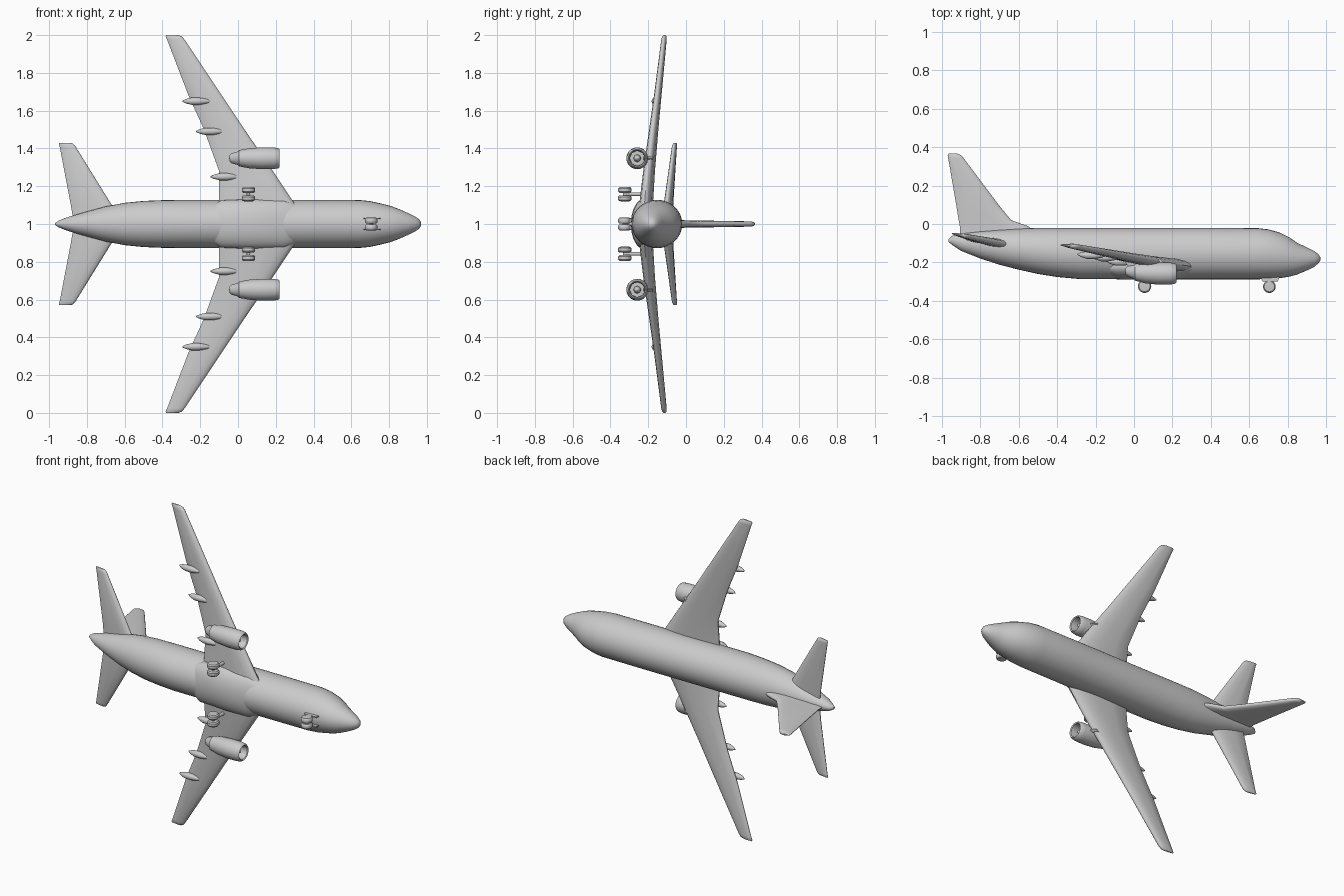
import bpy, bmesh, math
from mathutils import Vector

if "Cube" in bpy.data.objects:
    bpy.data.objects.remove(bpy.data.objects["Cube"])

grey = bpy.data.materials.new("plain_grey")
grey.use_nodes = True
grey.diffuse_color = (0.6, 0.6, 0.6, 1)
grey.node_tree.nodes["Principled BSDF"].inputs["Base Color"].default_value = (0.6, 0.6, 0.6, 1)

MID = 1.0        # height of the fuselage axis: the aircraft rests on one wing tip


def loft(name, rings, angle=40):
    """Skin a list of closed rings and cap both ends."""
    bm = bmesh.new()
    loops = [[bm.verts.new(p) for p in ring] for ring in rings]
    n = len(loops[0])
    for a, b in zip(loops, loops[1:]):
        for i in range(n):
            j = (i + 1) % n
            bm.faces.new((a[i], a[j], b[j], b[i]))
    bm.faces.new(loops[0])
    bm.faces.new(loops[-1])
    bmesh.ops.recalc_face_normals(bm, faces=bm.faces)
    mesh = bpy.data.meshes.new(name)
    bm.to_mesh(mesh)
    bm.free()
    mesh.materials.append(grey)
    obj = bpy.data.objects.new(name, mesh)
    bpy.context.collection.objects.link(obj)
    bpy.ops.object.select_all(action='DESELECT')
    obj.select_set(True)
    bpy.context.view_layer.objects.active = obj
    bpy.ops.object.shade_smooth_by_angle(angle=math.radians(angle))
    return obj


def oval(x, y, z, ry, rz, n=32):
    return [(x, y + ry * math.cos(2 * math.pi * i / n), z + rz * math.sin(2 * math.pi * i / n))
            for i in range(n)]


def tube(name, profile, y, z, n=28):
    """Body of revolution along x from (x, radius) or (x, radius, y shift) stations."""
    return loft(name, [oval(p[0], y + (p[2] if len(p) > 2 else 0), z, p[1], p[1], n)
                       for p in profile])


FOIL = [(0, 0), (0.015, 0.35), (0.06, 0.65), (0.18, 0.93), (0.38, 1), (0.7, 0.68), (0.98, 0.25), (1, 0.1)]


def foil(lead, trail, thick):
    """Aerofoil ring between two points; thick is the half thickness vector."""
    a, b, t = Vector(lead), Vector(trail), Vector(thick)
    up = [a.lerp(b, u) + t * h for u, h in FOIL]
    low = [a.lerp(b, u) - t * h for u, h in FOIL[:0:-1]]
    return up + low


# Fuselage: x, top y, bottom y, half width
stations = [
    (-0.965, -0.078, -0.094, 0.008), (-0.945, -0.06, -0.11, 0.02), (-0.90, -0.05, -0.14, 0.037),
    (-0.80, -0.038, -0.18, 0.066), (-0.70, -0.03, -0.212, 0.093), (-0.60, -0.024, -0.238, 0.112),
    (-0.50, -0.02, -0.26, 0.122), (-0.40, -0.02, -0.276, 0.126), (-0.28, -0.02, -0.287, 0.128),
    (0.0, -0.02, -0.288, 0.128), (0.35, -0.02, -0.288, 0.128), (0.64, -0.021, -0.288, 0.127),
    (0.70, -0.028, -0.287, 0.121), (0.76, -0.045, -0.282, 0.108), (0.81, -0.07, -0.274, 0.095),
    (0.85, -0.098, -0.263, 0.08), (0.90, -0.122, -0.242, 0.058), (0.94, -0.142, -0.222, 0.038),
    (0.96, -0.157, -0.205, 0.024), (0.97, -0.172, -0.19, 0.009)]
loft("fuselage", [oval(x, (t + b) / 2, MID, (t - b) / 2, w) for x, t, b, w in stations])

# Belly fairing between the wing roots
loft("belly_fairing", [oval(x, -0.222, MID, ry, rz) for x, ry, rz in
     [(-0.15, 0.04, 0.09), (-0.09, 0.066, 0.125), (0.08, 0.07, 0.132),
      (0.24, 0.066, 0.13), (0.32, 0.035, 0.1)]])

# Vertical fin with its dorsal fillet: y, leading x, trailing x, half thickness
loft("tail_fin", [foil((lx, y, MID), (tx, y, MID), (0, 0, t)) for y, lx, tx, t in
     [(-0.07, -0.48, -0.905, 0.022), (-0.012, -0.55, -0.907, 0.02), (0.02, -0.64, -0.913, 0.019),
      (0.10, -0.705, -0.926, 0.018), (0.34, -0.885, -0.967, 0.014), (0.358, -0.90, -0.97, 0.011),
      (0.366, -0.92, -0.965, 0.004)]])

# Wings: span, leading (x, y), trailing (x, y), half thickness
wing = [(0.05, 0.34, -0.222, -0.10, -0.195, 0.036), (0.13, 0.285, -0.218, -0.10, -0.19, 0.034),
        (0.28, 0.185, -0.205, -0.10, -0.175, 0.029), (0.50, 0.035, -0.178, -0.18, -0.155, 0.023),
        (0.68, -0.085, -0.155, -0.262, -0.138, 0.019), (0.975, -0.282, -0.12, -0.375, -0.11, 0.014),
        (0.993, -0.298, -0.117, -0.383, -0.109, 0.011), (1.0, -0.315, -0.115, -0.38, -0.109, 0.004)]
stabiliser = [(0.01, -0.60, -0.112, -0.87, -0.08, 0.023), (0.10, -0.668, -0.105, -0.885, -0.072, 0.021),
              (0.41, -0.86, -0.066, -0.944, -0.052, 0.012), (0.424, -0.872, -0.063, -0.949, -0.05, 0.009),
              (0.43, -0.885, -0.061, -0.945, -0.052, 0.003)]

# Nacelle outline, wrapping round the lip into the hollow intake: x, radius, y shift
nacelle = [(-0.045, 0.016, 0.012), (-0.035, 0.026, 0.012), (0.0, 0.036, 0.008), (0.005, 0.043, 0.006),
           (0.06, 0.053, 0.002), (0.13, 0.058, 0), (0.19, 0.057, 0), (0.213, 0.053, 0), (0.221, 0.047, 0),
           (0.216, 0.041, 0), (0.19, 0.038, 0), (0.165, 0.038, 0)]


def wheels(name, x, z, r, gap):
    """Pair of tyres on a short axle with an upright strut."""
    y = -0.36 + r
    for label, s in (("upper", 1), ("lower", -1)):
        c = z + s * gap
        prof = [(-0.016, 0.55), (-0.015, 0.8), (-0.008, 0.97), (0.008, 0.97), (0.015, 0.8), (0.016, 0.55)]
        loft(f"{name}_{label}_wheel",
             [[(x + r * k * math.cos(a), y + r * k * math.sin(a), c + d)
               for a in [2 * math.pi * i / 24 for i in range(24)]] for d, k in prof])
    ring = [2 * math.pi * i / 12 for i in range(12)]
    loft(f"{name}_axle", [[(x + 0.009 * math.cos(a), y + 0.009 * math.sin(a), z + d) for a in ring]
                          for d in (-gap, gap)])
    loft(f"{name}_strut", [[(x + 0.01 * math.cos(a), d, z + 0.01 * math.sin(a)) for a in ring]
                           for d in (y, -0.22)])


for side, s in (("left", 1), ("right", -1)):
    # Left is the side of the upper wing
    for name, sections in (("wing", wing), ("stabiliser", stabiliser)):
        loft(f"{side}_{name}", [foil((lx, ly, MID + s * d), (tx, ty, MID + s * d), (0, t, 0))
                                for d, lx, ly, tx, ty, t in sections])

    # Engine, spinner and pylon
    ez, ey = MID + s * 0.348, -0.258
    tube(f"{side}_engine", nacelle, ey, ez)
    tube(f"{side}_spinner", [(0.16, 0.02), (0.18, 0.017), (0.195, 0.009), (0.2, 0.002)], ey, ez, 16)
    loft(f"{side}_pylon", [foil((lx, y, ez), (tx, y, ez), (0, 0, 0.012)) for y, lx, tx in
                           [(-0.225, 0.18, -0.03), (-0.175, 0.13, -0.06)]])

    # Flap track fairings under the trailing edge: span, rear x, y
    for i, (d, x, y) in enumerate([(0.25, -0.145, -0.198), (0.49, -0.222, -0.175), (0.65, -0.295, -0.163)]):
        tube(f"{side}_flap_fairing_{i + 1}",
             [(x, 0.003, 0.006), (x + 0.02, 0.012, 0.003), (x + 0.05, 0.019), (x + 0.09, 0.019),
              (x + 0.13, 0.012), (x + 0.16, 0.003, 0.004)], y, MID + s * d, 16)

    wheels(f"{side}_main_gear", 0.055, MID + s * 0.158, 0.036, 0.022)

    # Nose gear doors
    loft(f"{side}_nose_gear_door", [[(x, y, MID + s * d) for x, y in
         [(0.66, -0.275), (0.755, -0.275), (0.75, -0.3), (0.67, -0.3)]] for d in (0.026, 0.033)])

wheels("nose_gear", 0.705, MID, 0.034, 0.018)
